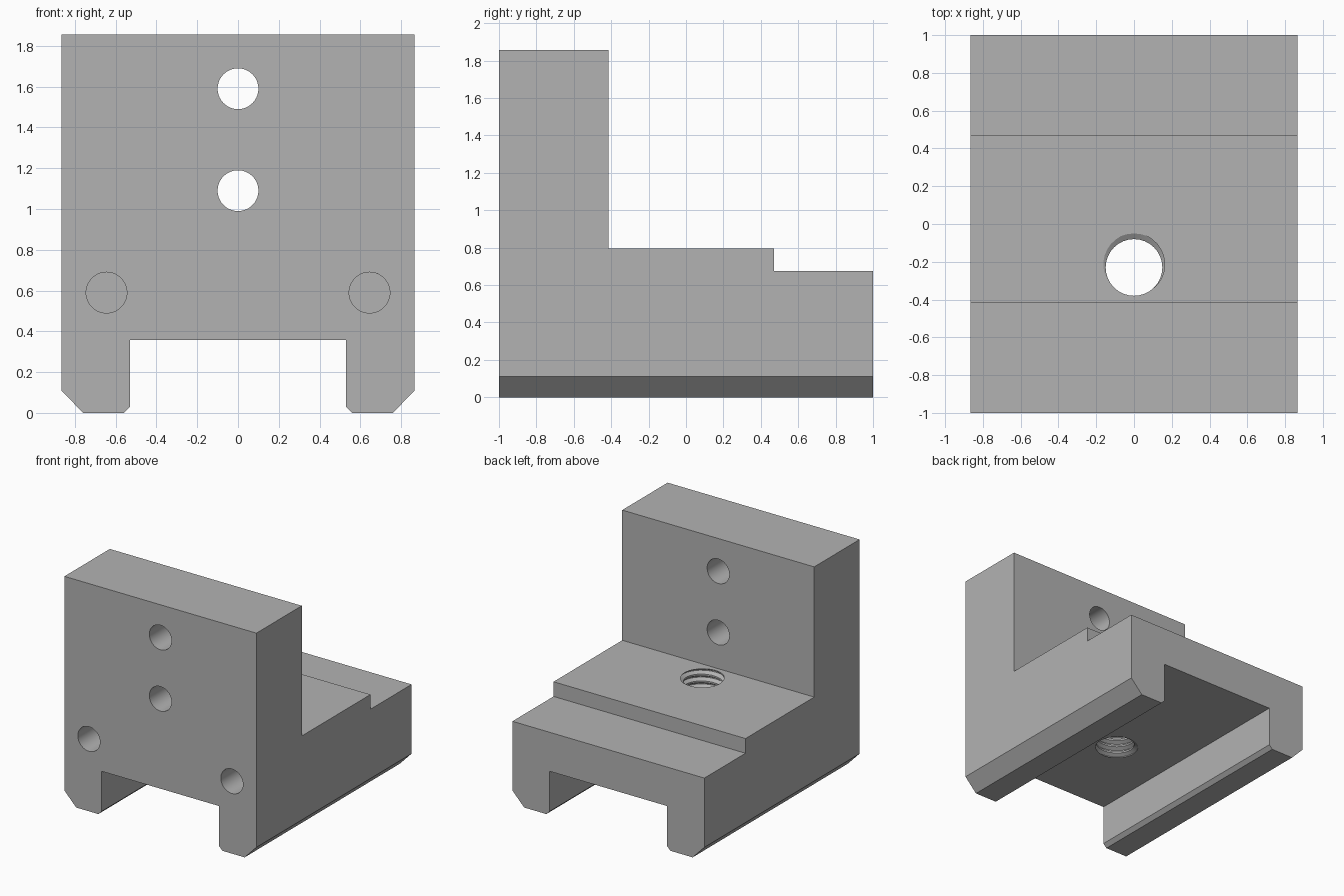
import bpy, bmesh, math
from mathutils import Matrix

if "Cube" in bpy.data.objects:
    bpy.data.objects.remove(bpy.data.objects["Cube"], do_unlink=True)

grey = bpy.data.materials.new("machined grey")
grey.use_nodes = True
colour = (0.45, 0.45, 0.45, 1)
grey.diffuse_color = colour
grey.node_tree.nodes["Principled BSDF"].inputs["Base Color"].default_value = colour


def finish(name, bm):
    bmesh.ops.recalc_face_normals(bm, faces=bm.faces[:])
    mesh = bpy.data.meshes.new(name)
    bm.to_mesh(mesh)
    bm.free()
    mesh.materials.append(grey)
    obj = bpy.data.objects.new(name, mesh)
    bpy.context.collection.objects.link(obj)
    return obj


def prism(name, points, offset):
    """Close a planar outline and sweep it along the offset."""
    bm = bmesh.new()
    face = bm.faces.new([bm.verts.new(p) for p in points])
    moved = bmesh.ops.extrude_face_region(bm, geom=[face])["geom"]
    bmesh.ops.translate(bm, vec=offset,
                        verts=[v for v in moved if isinstance(v, bmesh.types.BMVert)])
    return finish(name, bm)


def bore(name, x, z, y0, y1, radius=0.1):
    """Cylinder along y for a drilled hole."""
    bm = bmesh.new()
    bmesh.ops.create_cone(bm, cap_ends=True, segments=64, radius1=radius,
                          radius2=radius, depth=y1 - y0,
                          matrix=Matrix.Translation((x, (y0 + y1) / 2, z))
                          @ Matrix.Rotation(math.pi / 2, 4, "X"))
    return finish(name, bm)


def thread(name, y, z0, z1, minor, major, pitch, seg=32):
    """Right-handed screw-shaped cutter; triangles follow the helix."""
    bm = bmesh.new()
    step = pitch / seg
    rows = round((z1 - z0) / step)
    rings = []
    for r in range(rows + 1):
        ring = []
        for s in range(seg):
            t = abs(((r - s) / seg + 0.5) % 1 - 0.5)
            depth = min(1, max(0, (0.375 - t) / 0.3125))
            rad = minor + (major - minor) * depth
            a = math.tau * s / seg
            ring.append(bm.verts.new((rad * math.cos(a), y + rad * math.sin(a), z0 + r * step)))
        rings.append(ring)
    for low, high in zip(rings, rings[1:]):
        for s in range(seg):
            n = (s + 1) % seg
            bm.faces.new((low[s], low[n], high[n]))
            bm.faces.new((low[s], high[n], high[s]))
    bm.faces.new(rings[0][::-1])
    bm.faces.new(rings[-1])
    return finish(name, bm)


# Stepped side outline swept across the width
side = [(-1, -0.1), (1, -0.1), (1, 0.675), (0.47, 0.675),
        (0.47, 0.795), (-0.415, 0.795), (-0.415, 1.857), (-1, 1.857)]
body = prism("bracket_body", [(-1, y, z) for y, z in side], (2, 0, 0))

# Front outline with channel and chamfered feet, mirrored
half = [(0.53, 0.357), (0.53, 0.03), (0.56, 0), (0.76, 0), (0.866, 0.11), (0.866, 2)]
front = half + [(-x, z) for x, z in reversed(half)]
outline = prism("front_outline_cutter", [(x, -1.2, z) for x, z in front], (0, 2.4, 0))

# Holes: two through the upright, two blind in the front, one threaded in the bed
cutters = [bore("upper_hole_cutter", 0, 1.59, -1.1, -0.3),
           bore("lower_hole_cutter", 0, 1.09, -1.1, -0.3)]
for label, sign in (("left", 1), ("right", -1)):
    cutters.append(bore(label + "_blind_hole_cutter", sign * 0.645, 0.59, -1.1, -0.4))
pitch = 0.056
top = 0.795 - pitch / 4
cutters.append(thread("thread_cutter", -0.23, top - 9 * pitch, top + pitch, 0.15, 0.18, pitch))

for cutter in [outline] + cutters:
    mod = body.modifiers.new(cutter.name, "BOOLEAN")
    mod.operation = "INTERSECT" if cutter == outline else "DIFFERENCE"
    mod.solver = "EXACT"
    mod.object = cutter

# Apply the cuts and discard the cutters
bpy.context.view_layer.objects.active = body
body.select_set(True)
for mod in list(body.modifiers):
    bpy.ops.object.modifier_apply(modifier=mod.name)
for cutter in [outline] + cutters:
    bpy.data.objects.remove(cutter, do_unlink=True)
bpy.ops.object.shade_smooth_by_angle(angle=math.radians(25))
